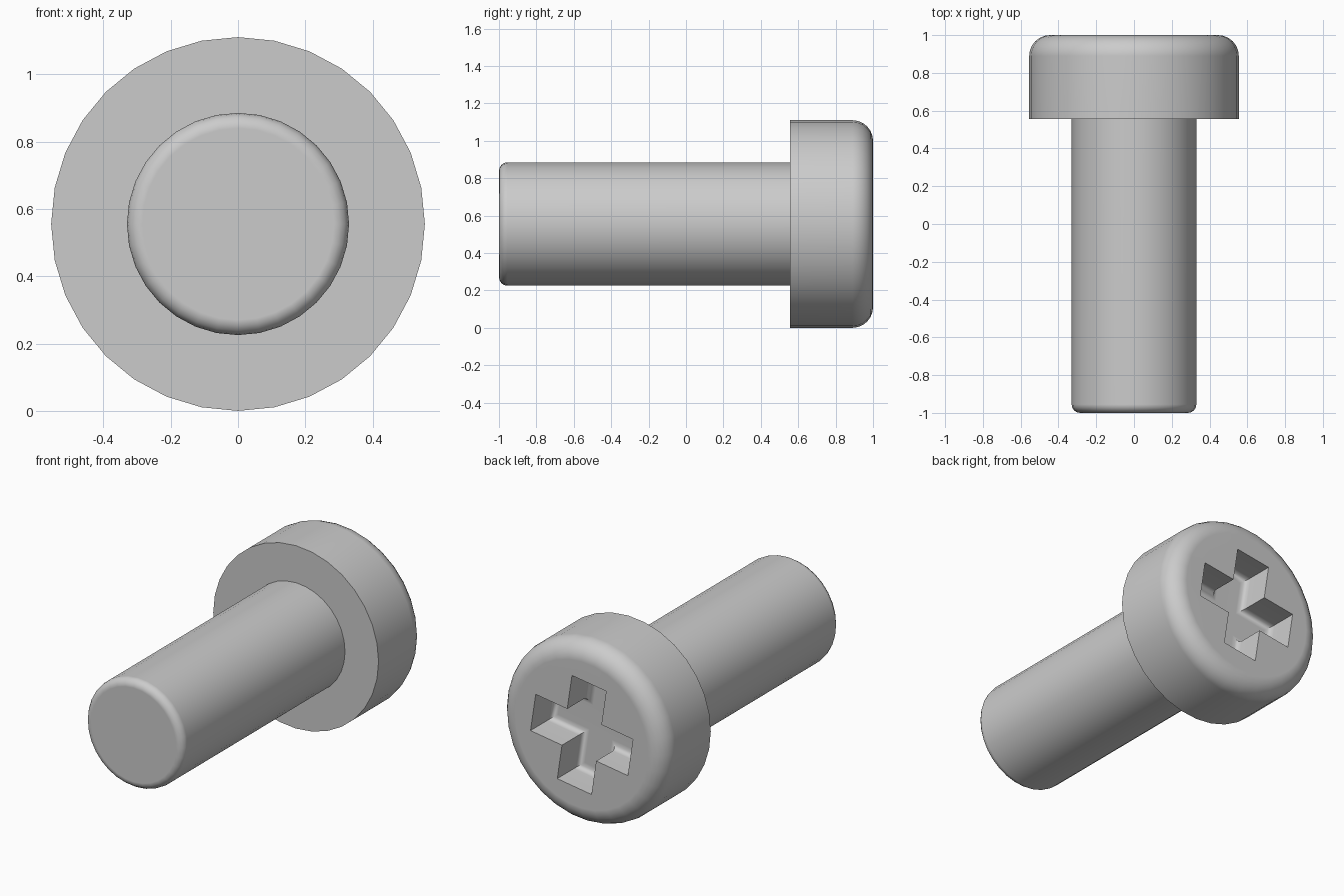
import bpy, bmesh, math
from mathutils import Matrix, Vector

cube = bpy.data.objects.get("Cube")
if cube:
    bpy.data.objects.remove(cube, do_unlink=True)

AXIS_Z = 0.555          # height of the screw axis
HEAD_R, SHAFT_R = 0.555, 0.33
HEAD_START = 0.555      # where the shaft meets the head

steel = bpy.data.materials.new("grey_steel")
steel.use_nodes = True
grey = (0.6, 0.6, 0.6, 1)
steel.diffuse_color = grey
steel.node_tree.nodes["Principled BSDF"].inputs["Base Color"].default_value = grey


def add_object(name, bm):
    bmesh.ops.recalc_face_normals(bm, faces=bm.faces)
    mesh = bpy.data.meshes.new(name)
    bm.to_mesh(mesh)
    bm.free()
    mesh.materials.append(steel)
    obj = bpy.data.objects.new(name, mesh)
    bpy.context.collection.objects.link(obj)
    return obj


def select_only(obj):
    bpy.ops.object.select_all(action="DESELECT")
    obj.select_set(True)
    bpy.context.view_layer.objects.active = obj


def round_end(bm, y, fillet, segments):
    """Fillet every edge lying in the plane at y."""
    edges = [e for e in bm.edges if all(abs(v.co.y - y) < 1e-4 for v in e.verts)]
    bmesh.ops.bevel(bm, geom=edges, offset=fillet, segments=segments,
                    profile=0.5, affect="EDGES")


def rounded_cylinder(name, radius, y_flat, y_round, fillet, segments):
    bm = bmesh.new()
    place = (Matrix.Translation((0, (y_flat + y_round) / 2, AXIS_Z))
             @ Matrix.Rotation(math.radians(-90), 4, "X"))
    bmesh.ops.create_cone(bm, cap_ends=True, segments=32, radius1=radius,
                          radius2=radius, depth=abs(y_round - y_flat), matrix=place)
    round_end(bm, y_round, fillet, segments)
    return add_object(name, bm)


def cross_cutter(half_width, reach, y_floor, fillet, tilt):
    bm = bmesh.new()
    verts = []
    for quarter in range(4):
        turn = Matrix.Rotation(quarter * math.pi / 2 + tilt, 3, "Y")
        for x, z in ((reach, half_width), (reach, -half_width),
                     (half_width, -half_width)):
            point = turn @ Vector((x, 0, z))
            verts.append(bm.verts.new(point + Vector((0, y_floor, AXIS_Z))))
    floor = bm.faces.new(verts)
    top = bmesh.ops.extrude_face_region(bm, geom=[floor], use_keep_orig=True)
    moved = [g for g in top["geom"] if isinstance(g, bmesh.types.BMVert)]
    bmesh.ops.translate(bm, verts=moved, vec=(0, 0.4, 0))
    bmesh.ops.recalc_face_normals(bm, faces=bm.faces)
    round_end(bm, y_floor, fillet, 3)
    return add_object("recess_cutter", bm)


# Main parts
shaft = rounded_cylinder("shaft", SHAFT_R, HEAD_START, -1, 0.045, 4)
head = rounded_cylinder("head", HEAD_R, HEAD_START, 1, 0.11, 6)

# Cross-shaped driver recess, slightly turned, with a filleted floor
cutter = cross_cutter(0.116, 0.33, 0.8, 0.04, math.radians(-8.6))
cutter.hide_render = True
cut = head.modifiers.new("recess", "BOOLEAN")
cut.operation = "DIFFERENCE"
cut.solver = "EXACT"
cut.object = cutter
select_only(head)
bpy.ops.object.modifier_apply(modifier=cut.name)
bpy.data.objects.remove(cutter, do_unlink=True)

# Smooth walls with crisp rims and flat end faces
for part in (shaft, head):
    select_only(part)
    bpy.ops.object.shade_smooth_by_angle(angle=math.radians(35))
    weighted = part.modifiers.new("flat_ends", "WEIGHTED_NORMAL")
    weighted.keep_sharp = True
